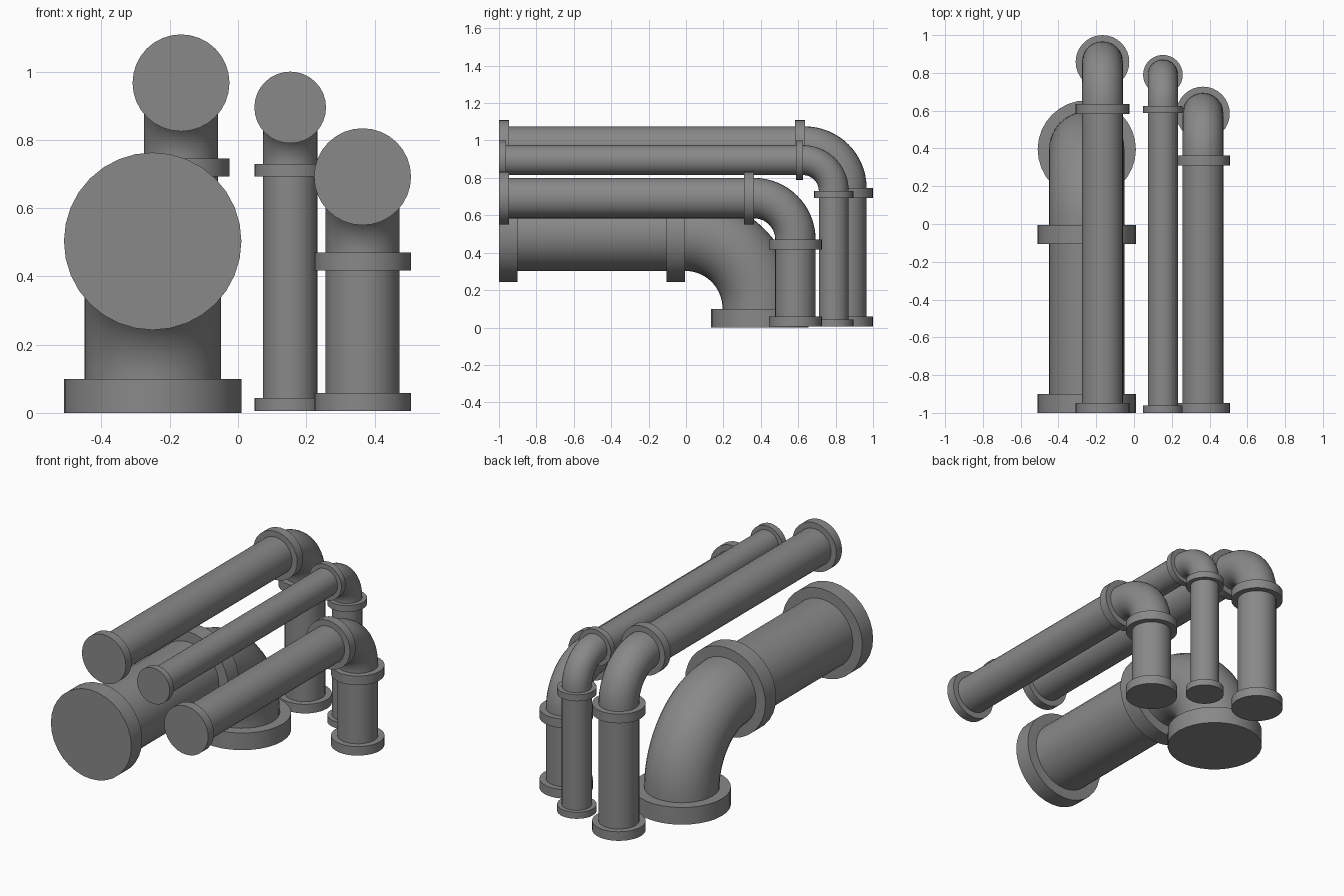
import bpy, bmesh, math
from mathutils import Matrix, Vector

if "Cube" in bpy.data.objects:
    bpy.data.objects.remove(bpy.data.objects["Cube"], do_unlink=True)

grey = bpy.data.materials.new("steel_grey")
grey.use_nodes = True
colour = (0.25, 0.25, 0.25, 1)
grey.diffuse_color = colour
grey.node_tree.nodes["Principled BSDF"].inputs["Base Color"].default_value = colour

SIDES = 32
LIE = Matrix.Rotation(math.pi / 2, 4, 'X')  # turns a z cylinder along y


def finish(name, bm):
    bmesh.ops.recalc_face_normals(bm, faces=bm.faces)
    mesh = bpy.data.meshes.new(name)
    bm.to_mesh(mesh)
    bm.free()
    mesh.materials.append(grey)
    obj = bpy.data.objects.new(name, mesh)
    bpy.context.collection.objects.link(obj)
    bpy.ops.object.select_all(action='DESELECT')
    obj.select_set(True)
    bpy.context.view_layer.objects.active = obj
    bpy.ops.object.shade_smooth_by_angle(angle=math.radians(35))


def cylinder(name, start, end, radius):
    """Capped cylinder between two points, along y or z."""
    start, end = Vector(start), Vector(end)
    turn = LIE if abs(end.y - start.y) > abs(end.z - start.z) else Matrix()
    bm = bmesh.new()
    bmesh.ops.create_cone(bm, cap_ends=True, segments=SIDES,
                          radius1=radius, radius2=radius,
                          depth=(end - start).length,
                          matrix=Matrix.Translation((start + end) / 2) @ turn)
    finish(name, bm)


def elbow(name, x, y, z, bend, radius):
    """Quarter bend starting at (x, y, z) along +y and turning down."""
    bm = bmesh.new()
    ring = bmesh.ops.create_circle(bm, segments=SIDES, radius=radius,
                                   matrix=Matrix.Translation((x, y, z)) @ LIE)
    edges = list({e for v in ring["verts"] for e in v.link_edges})
    bmesh.ops.spin(bm, geom=ring["verts"] + edges, cent=(x, y, z - bend),
                   axis=(1, 0, 0), dvec=(0, 0, 0), angle=-math.pi / 2,
                   steps=16, use_duplicate=False)
    finish(name, bm)


def pipe(name, x, z, y, radius, flange, thick, bend, floor):
    """Horizontal run at height z, bend, and drop at depth y."""
    turn_y, turn_z = y - bend, z - bend
    cylinder(name + "_run", (x, -0.99, z), (x, turn_y, z), radius)
    elbow(name + "_elbow", x, turn_y, z, bend, radius)
    cylinder(name + "_drop", (x, y, floor + 0.01), (x, y, turn_z), radius)
    cylinder(name + "_front_flange", (x, -1, z), (x, -1 + thick, z), flange)
    cylinder(name + "_run_flange", (x, turn_y - thick, z), (x, turn_y, z), flange)
    cylinder(name + "_base_flange", (x, y, floor), (x, y, floor + thick), flange)
    if turn_z - thick > floor + thick:
        cylinder(name + "_drop_flange", (x, y, turn_z - thick), (x, y, turn_z), flange)


pipe("large_pipe", -0.25, 0.503, 0.395, 0.2, 0.26, 0.1, 0.4, 0.0)
pipe("tall_pipe", -0.167, 0.967, 0.858, 0.108, 0.142, 0.053, 0.222, 0.005)
pipe("narrow_pipe", 0.153, 0.895, 0.79, 0.08, 0.105, 0.038, 0.165, 0.005)
pipe("low_pipe", 0.365, 0.692, 0.585, 0.108, 0.142, 0.053, 0.222, 0.005)
